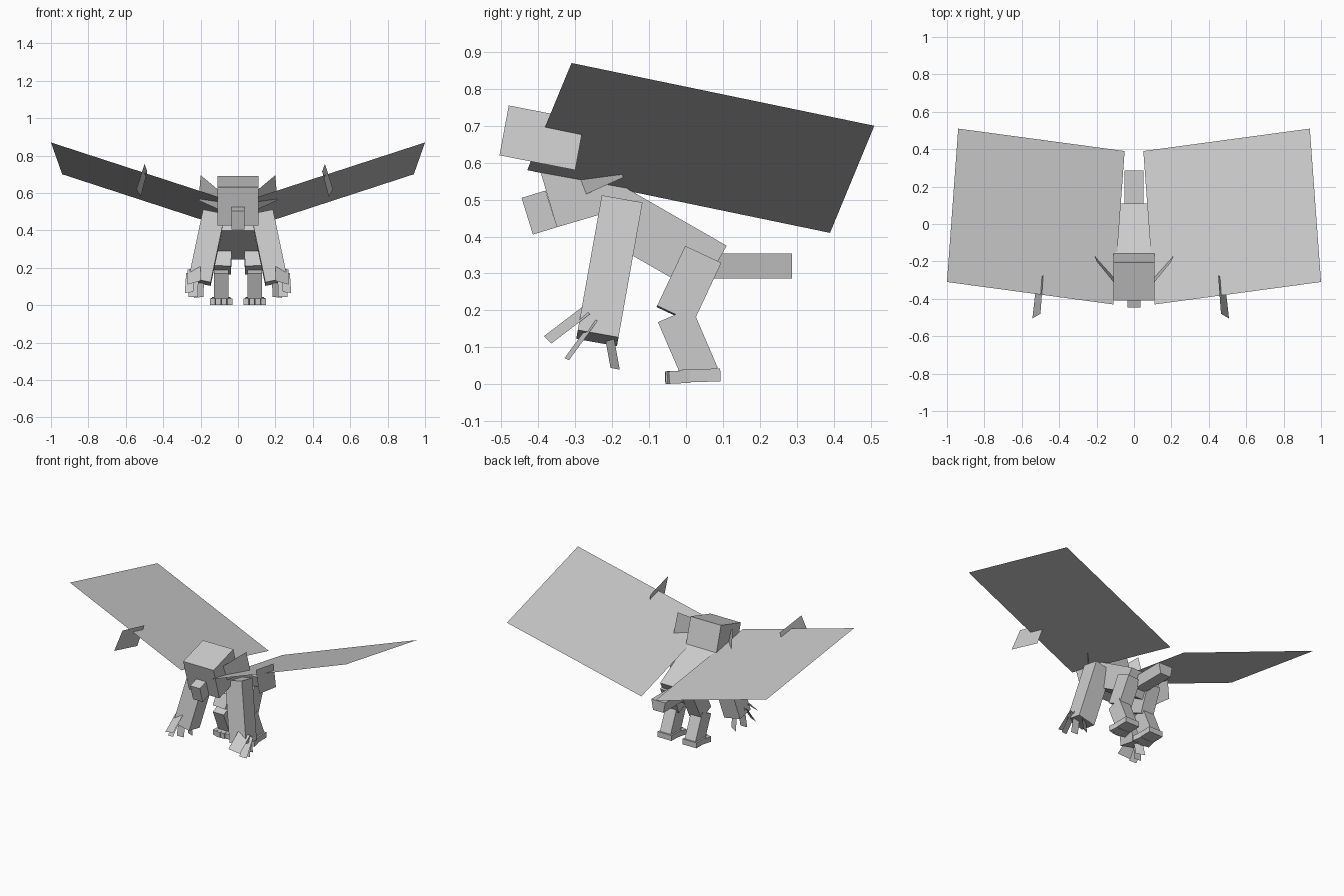
import bpy
from mathutils import Vector, Matrix

cube = bpy.data.objects.get("Cube")
if cube:
    bpy.data.objects.remove(cube, do_unlink=True)

grey = bpy.data.materials.new("plain grey")
grey.use_nodes = True
COLOUR = (0.6, 0.6, 0.6, 1)
grey.diffuse_color = COLOUR
grey.node_tree.nodes["Principled BSDF"].inputs["Base Color"].default_value = COLOUR

BOX_FACES = [(0, 3, 2, 1), (4, 5, 6, 7), (0, 1, 5, 4),
             (1, 2, 6, 5), (2, 3, 7, 6), (3, 0, 4, 7)]


def add(name, verts, faces):
    mesh = bpy.data.meshes.new(name)
    mesh.from_pydata([tuple(v) for v in verts], [], faces)
    mesh.materials.append(grey)
    obj = bpy.data.objects.new(name, mesh)
    bpy.context.collection.objects.link(obj)
    return obj


def beam(name, start, end, width, depth, taper=1.0):
    """Box running from start to end; width lies along x, depth across it."""
    a, b = Vector(start), Vector(end)
    along = (b - a).normalized()
    side = (Vector((1, 0, 0)) - along * along.x).normalized()
    across = along.cross(side)
    corners = [(-1, -1), (1, -1), (1, 1), (-1, 1)]
    verts = []
    for p in (a, b):
        for i, j in corners:
            w = width * (taper if j > 0 else 1)
            verts.append(p + side * i * w / 2 + across * j * depth / 2)
    return add(name, verts, BOX_FACES)


def flat(name, points):
    return add(name, points, [(0, 1, 2, 3)])


def mirror(obj, shift=0.0):
    """Make the right-hand twin of a left-hand part."""
    twin = obj.copy()
    twin.data = obj.data.copy()
    twin.data.transform(Matrix.Translation((shift, 0, 0)) @ Matrix.Scale(-1, 4, (1, 0, 0)))
    twin.data.flip_normals()
    twin.name = obj.name.replace("left", "right")
    bpy.context.collection.objects.link(twin)


# Head, beak, body and tail
beam("head", (0, -0.38, 0.528), (0, -0.175, 0.588), 0.22, 0.214)
beam("beak", (0, -0.43, 0.455), (0, -0.365, 0.475), 0.07, 0.104)
beam("body", (0, -0.197, 0.465), (0, 0.073, 0.31), 0.22, 0.15)
beam("tail", (0, 0.05, 0.32), (0, 0.287, 0.32), 0.1, 0.068, taper=0.75)

# Wings, ears and wing claws are single sheets
mirror(flat("left_wing", [(0.11, -0.43, 0.58), (1, -0.31, 0.87),
                          (0.94, 0.51, 0.7), (0.05, 0.39, 0.41)]))
mirror(flat("left_ear", [(0.11, -0.31, 0.62), (0.2, -0.2, 0.695),
                         (0.21, -0.17, 0.56), (0.11, -0.27, 0.515)]))
mirror(flat("left_wing_claw", [(0.465, -0.48, 0.755), (0.45, -0.275, 0.715),
                               (0.485, -0.3, 0.58), (0.508, -0.505, 0.62)]), -0.035)

# Front legs
mirror(beam("left_front_leg", (0.128, -0.175, 0.49), (0.205, -0.24, 0.125), 0.12, 0.112))

# Front talons: root, tip and the direction of the flat blade's width
talons = [((0.235, -0.27, 0.2), (0.235, -0.375, 0.12), (0.07, 0.02, -0.02)),
          ((0.255, -0.245, 0.175), (0.262, -0.323, 0.068), (0.045, 0.012, -0.006)),
          ((0.235, -0.235, 0.18), (0.24, -0.255, 0.045), (0.05, 0, 0)),
          ((0.205, -0.215, 0.17), (0.21, -0.192, 0.042), (0.05, 0.025, -0.005))]
for i, (root, tip, across) in enumerate(talons):
    r, t, w = Vector(root), Vector(tip), Vector(across) / 2
    mirror(flat(f"left_talon_{i + 1}", [r - w, t - w, t + w, r + w]))

# Hind legs
mirror(beam("left_thigh", (0.075, 0.046, 0.35), (0.083, -0.03, 0.188), 0.09, 0.108))
mirror(beam("left_shin", (0.09, -0.03, 0.188), (0.09, 0.04, 0.025), 0.078, 0.1))
mirror(beam("left_foot", (0.09, -0.01, 0.023), (0.09, 0.093, 0.025), 0.1, 0.035))

# Hind toes, fanned outwards
for i in range(4):
    k = i - 1.5
    reach = -0.06 + 0.008 * abs(k)
    mirror(beam(f"left_toe_{i + 1}", (0.09 + k * 0.031, reach, 0.018),
                (0.09 + k * 0.024, 0.01, 0.021), 0.028, 0.034))
